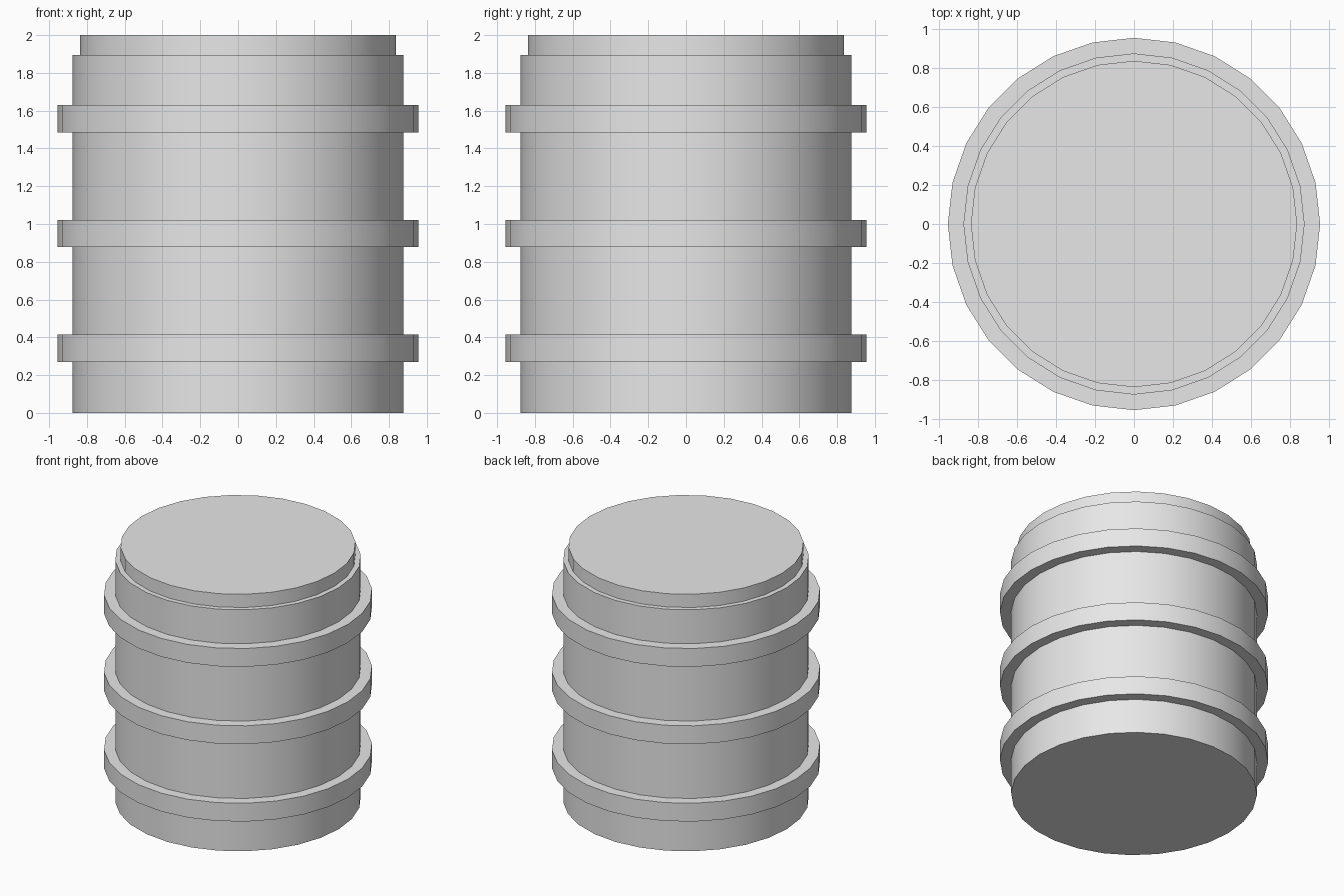
import bpy
import math

SIDES = 28
BODY_RADIUS = 0.875
BAND_RADIUS = 0.955
LID_RADIUS = 0.837
SHOULDER = 1.896
TOP = 2.0

cube = bpy.data.objects.get("Cube")
if cube:
    bpy.data.objects.remove(cube, do_unlink=True)

grey = bpy.data.materials.new("light_grey")
grey.diffuse_color = (0.8, 0.8, 0.8, 1)
grey.use_nodes = True
grey.node_tree.nodes["Principled BSDF"].inputs["Base Color"].default_value = (0.8, 0.8, 0.8, 1)


def lathe(name, profile, closed=False):
    """Turn a (radius, z) profile around z; an open profile gets flat end caps."""
    n = len(profile)
    verts = [(r * math.cos(math.tau * s / SIDES), r * math.sin(math.tau * s / SIDES), z)
             for r, z in profile for s in range(SIDES)]
    faces = []
    for i in range(n if closed else n - 1):
        a, b = i * SIDES, (i + 1) % n * SIDES
        for s in range(SIDES):
            t = (s + 1) % SIDES
            faces.append((a + s, a + t, b + t, b + s))
    if not closed:
        faces.append(tuple(reversed(range(SIDES))))
        faces.append(tuple(range((n - 1) * SIDES, n * SIDES)))
    mesh = bpy.data.meshes.new(name)
    mesh.from_pydata(verts, [], faces)
    mesh.materials.append(grey)
    obj = bpy.data.objects.new(name, mesh)
    bpy.context.collection.objects.link(obj)
    bpy.ops.object.select_all(action="DESELECT")
    obj.select_set(True)
    bpy.context.view_layer.objects.active = obj
    bpy.ops.object.shade_smooth_by_angle(angle=math.radians(30))
    return obj


# Drum body with the narrower lid stepped in at the shoulder
lathe("barrel_body", [(BODY_RADIUS, 0), (BODY_RADIUS, SHOULDER),
                      (LID_RADIUS, SHOULDER), (LID_RADIUS, TOP)])

# Three raised hoops, seated slightly into the body
for name, low, high in (("lower_band", 0.27, 0.414),
                        ("middle_band", 0.878, 1.022),
                        ("upper_band", 1.485, 1.629)):
    inner = BODY_RADIUS - 0.02
    lathe(name, [(inner, low), (BAND_RADIUS, low),
                 (BAND_RADIUS, high), (inner, high)], closed=True)
